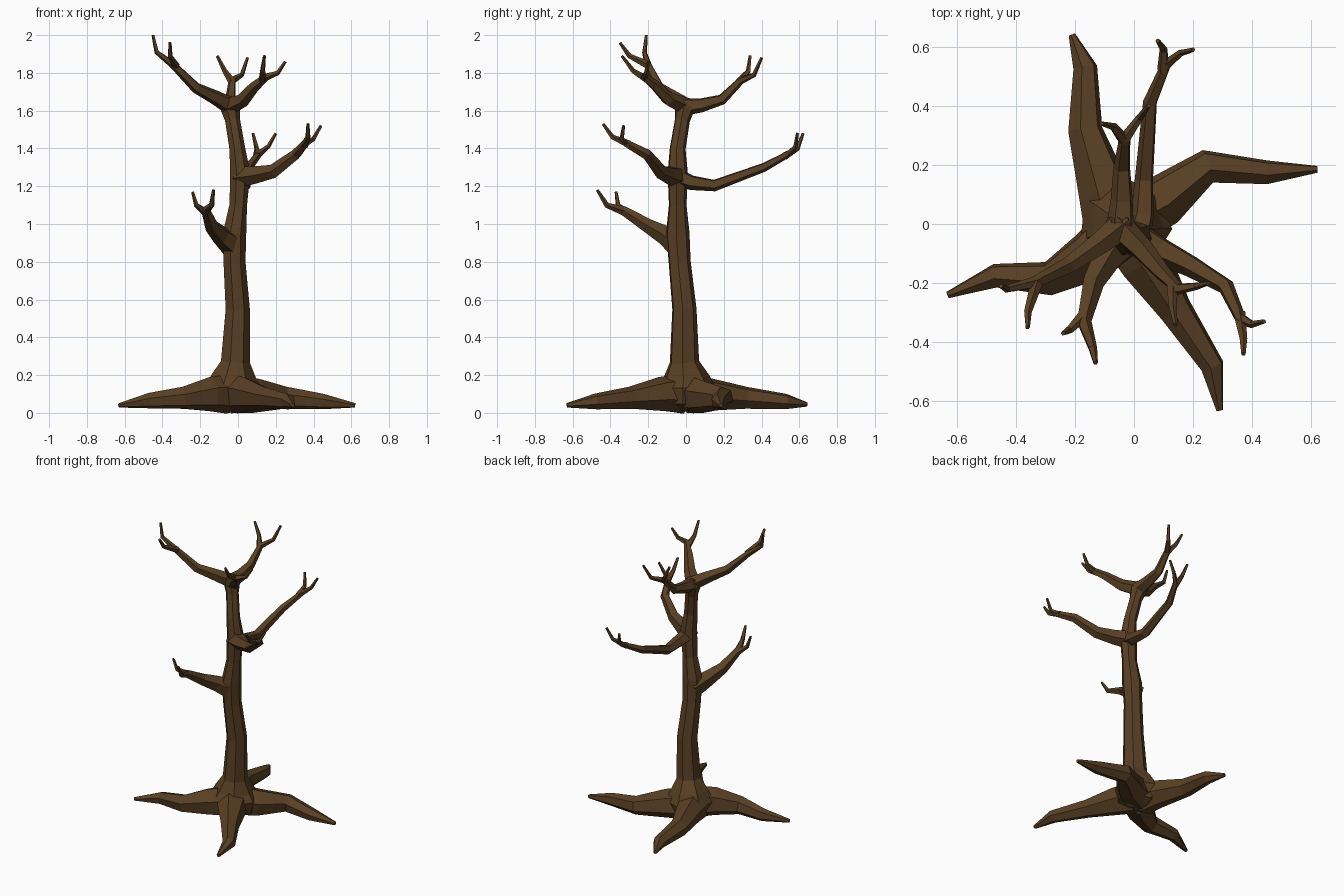
import bpy
import bmesh
from math import cos, sin, tau
from mathutils import Vector

default_cube = bpy.data.objects.get("Cube")
if default_cube:
    bpy.data.objects.remove(default_cube, do_unlink=True)

# Single bark colour
bark = bpy.data.materials.new("dark brown bark")
bark.use_nodes = True
bark_colour = (.1, .05, .018, 1)
bark.diffuse_color = bark_colour
bark.node_tree.nodes["Principled BSDF"].inputs["Base Color"].default_value = bark_colour


def limb(name, points, radii, sides=6):
    """Faceted tube along points; radii is one value per point or a (start, end) taper."""
    path = [Vector(p) for p in points]
    last = len(path) - 1
    if len(radii) != len(path):
        start, end = radii
        radii = [end + (start - end) * (1 - i / last) ** 1.3 for i in range(last + 1)]
    bm = bmesh.new()
    rings = []
    across = None
    for i, centre in enumerate(path):
        # Direction is the average of the neighbouring segments
        before = (centre - path[i - 1]).normalized() if i else Vector()
        after = (path[i + 1] - centre).normalized() if i < last else Vector()
        along = (before + after).normalized()
        if across is None:
            across = along.orthogonal()
        # Carry the previous frame forward so that the tube does not twist
        across = (across - along * across.dot(along)).normalized()
        other = along.cross(across)
        ring = []
        for k in range(sides):
            angle = tau * k / sides
            offset = across * cos(angle) + other * sin(angle)
            ring.append(bm.verts.new(centre + offset * radii[i]))
        rings.append(ring)
    for lower, upper in zip(rings, rings[1:]):
        for k in range(sides):
            n = (k + 1) % sides
            bm.faces.new((lower[k], lower[n], upper[n], upper[k]))
    bm.faces.new(rings[0][::-1])
    bm.faces.new(rings[-1])
    mesh = bpy.data.meshes.new(name)
    bm.to_mesh(mesh)
    bm.free()
    mesh.materials.append(bark)
    obj = bpy.data.objects.new(name, mesh)
    bpy.context.collection.objects.link(obj)
    return obj


def branch(name, points, twig, thickness=.05):
    """A tapering branch with a thin side twig near its end."""
    limb(name, points, (thickness, .008), sides=5)
    limb(name + "_twig", twig, (.022, .008), sides=5)


# Trunk with flared foot
limb("trunk",
     [(-.02, 0, .01), (-.02, 0, .04), (-.03, 0, .13), (-.025, 0, .19),
      (-.015, -.01, .27), (-.003, -.01, .55), (-.02, -.035, .8),
      (-.02, -.045, .95), (0, -.045, 1.1), (.01, -.045, 1.27),
      (-.005, -.045, 1.4), (-.03, -.02, 1.55), (-.045, -.005, 1.62),
      (-.045, -.005, 1.66)],
     [.05, .13, .16, .125, .08, .066, .06, .064, .048, .055, .043, .041, .055, .035],
     sides=7)

# Roots
roots = {
    "left_root": [(-.02, .02, .1), (.1, .08, .09), (.25, .195, .08),
                  (.45, .175, .06), (.62, .185, .04)],
    "right_root": [(-.05, -.03, .1), (-.15, -.11, .1), (-.29, -.185, .08),
                   (-.47, -.175, .065), (-.63, -.24, .04)],
    "back_root": [(-.07, 0, .1), (-.1, .11, .1), (-.165, .32, .08),
                  (-.165, .53, .06), (-.21, .64, .045)],
    "front_root": [(-.02, -.02, .1), (.04, -.13, .1), (.14, -.29, .08),
                   (.265, -.48, .06), (.29, -.63, .04)],
}
for root_name, root_path in roots.items():
    limb(root_name, root_path, [.105, .092, .06, .042, .012])

# Crown branches
branch("crown_right_branch",
       [(-.03, 0, 1.62), (-.12, -.07, 1.67), (-.22, -.14, 1.72),
        (-.34, -.2, 1.84), (-.43, -.22, 1.91), (-.45, -.21, 2)],
       [(-.33, -.2, 1.84), (-.36, -.3, 1.89), (-.36, -.35, 1.96)])
branch("crown_back_branch",
       [(-.045, -.02, 1.62), (-.04, .08, 1.63), (-.04, .19, 1.66),
        (-.03, .29, 1.76), (.02, .36, 1.79), (.05, .4, 1.88)],
       [(-.03, .28, 1.75), (-.07, .33, 1.81), (-.11, .34, 1.89)])
branch("crown_left_branch",
       [(-.06, 0, 1.62), (.03, -.09, 1.66), (.09, -.16, 1.73),
        (.15, -.22, 1.78), (.21, -.21, 1.8), (.25, -.2, 1.86)],
       [(.13, -.2, 1.76), (.13, -.28, 1.81), (.14, -.34, 1.89)])

# Middle branches
branch("middle_left_branch",
       [(0, -.04, 1.25), (.09, -.09, 1.26), (.19, -.14, 1.28),
        (.31, -.21, 1.37), (.36, -.32, 1.43), (.4, -.34, 1.45),
        (.44, -.33, 1.52)],
       [(.355, -.3, 1.42), (.37, -.39, 1.46), (.37, -.44, 1.53)], .06)
branch("middle_back_branch",
       [(.01, -.05, 1.25), (.03, .03, 1.22), (.035, .15, 1.205),
        (.055, .41, 1.3), (.11, .54, 1.37), (.16, .58, 1.41),
        (.2, .59, 1.48)],
       [(.1, .52, 1.36), (.1, .59, 1.4), (.08, .62, 1.48)], .05)

# Low branch
branch("low_front_branch",
       [(-.03, -.04, .89), (-.09, -.11, .94), (-.14, -.2, .99),
        (-.17, -.33, 1.07), (-.14, -.42, 1.1), (-.13, -.47, 1.18)],
       [(-.17, -.31, 1.06), (-.22, -.36, 1.1), (-.24, -.37, 1.17)], .068)
